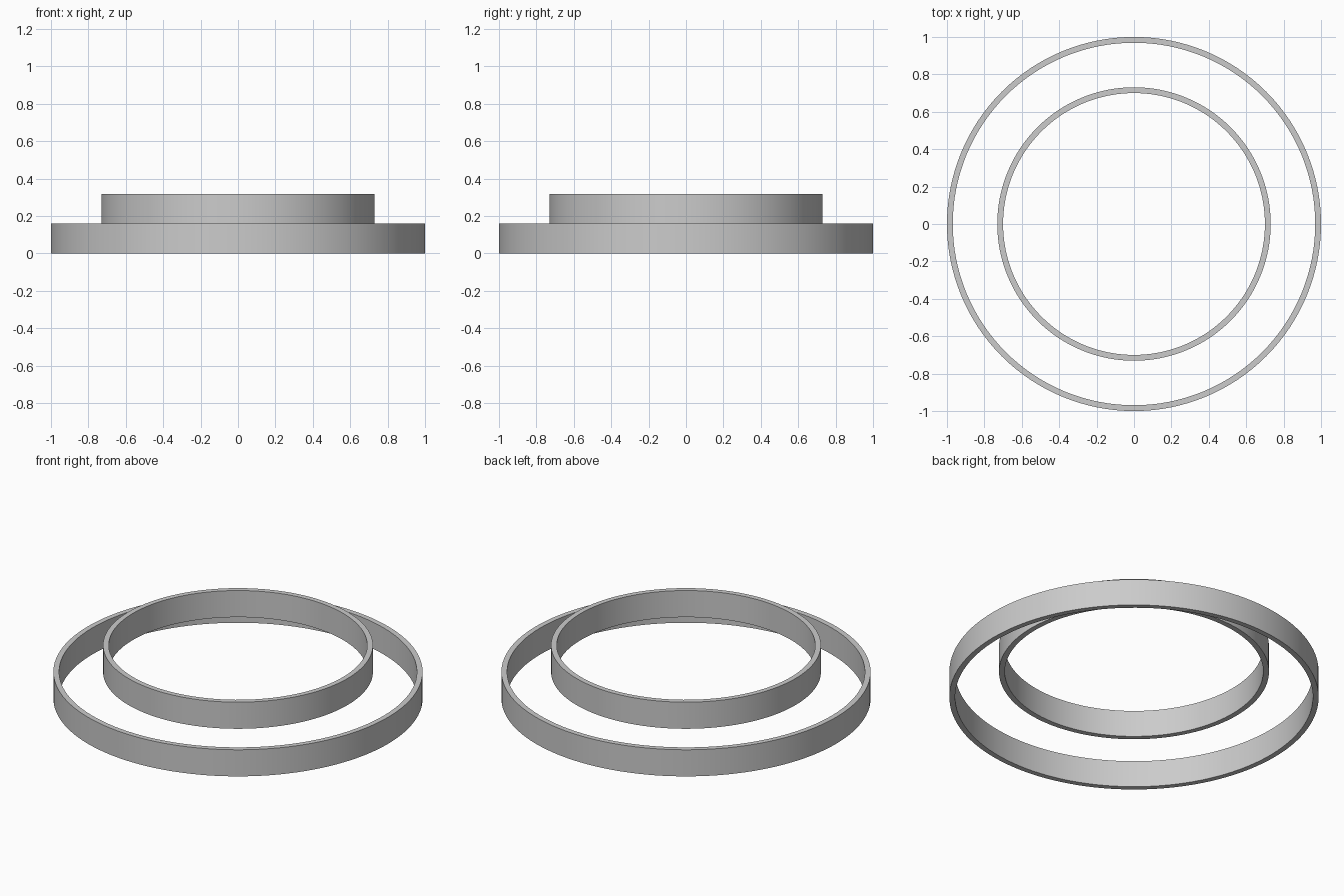
import bpy, bmesh
from math import cos, sin, tau, radians

if "Cube" in bpy.data.objects:
    bpy.data.objects.remove(bpy.data.objects["Cube"])

SEGMENTS = 128


def make_ring(name, outer, inner, z0, z1):
    """Closed band with a rectangular cross-section swept around z."""
    bm = bmesh.new()
    profile = [(outer, z0), (outer, z1), (inner, z1), (inner, z0)]
    loops = [[bm.verts.new((r * cos(tau * i / SEGMENTS), r * sin(tau * i / SEGMENTS), z))
              for r, z in profile] for i in range(SEGMENTS)]
    for i, a in enumerate(loops):
        b = loops[(i + 1) % SEGMENTS]
        for j in range(4):
            k = (j + 1) % 4
            bm.faces.new((a[j], b[j], b[k], a[k]))
    bmesh.ops.recalc_face_normals(bm, faces=bm.faces)
    mesh = bpy.data.meshes.new(name)
    bm.to_mesh(mesh)
    bm.free()
    obj = bpy.data.objects.new(name, mesh)
    bpy.context.collection.objects.link(obj)
    bpy.ops.object.select_all(action='DESELECT')
    obj.select_set(True)
    bpy.context.view_layer.objects.active = obj
    bpy.ops.object.shade_smooth_by_angle(angle=radians(30))
    return obj


# Wide lower band, and a narrower band starting at its top edge
make_ring("lower_ring", 1.0, 0.969, 0.0, 0.159)
make_ring("upper_ring", 0.731, 0.70, 0.159, 0.318)
